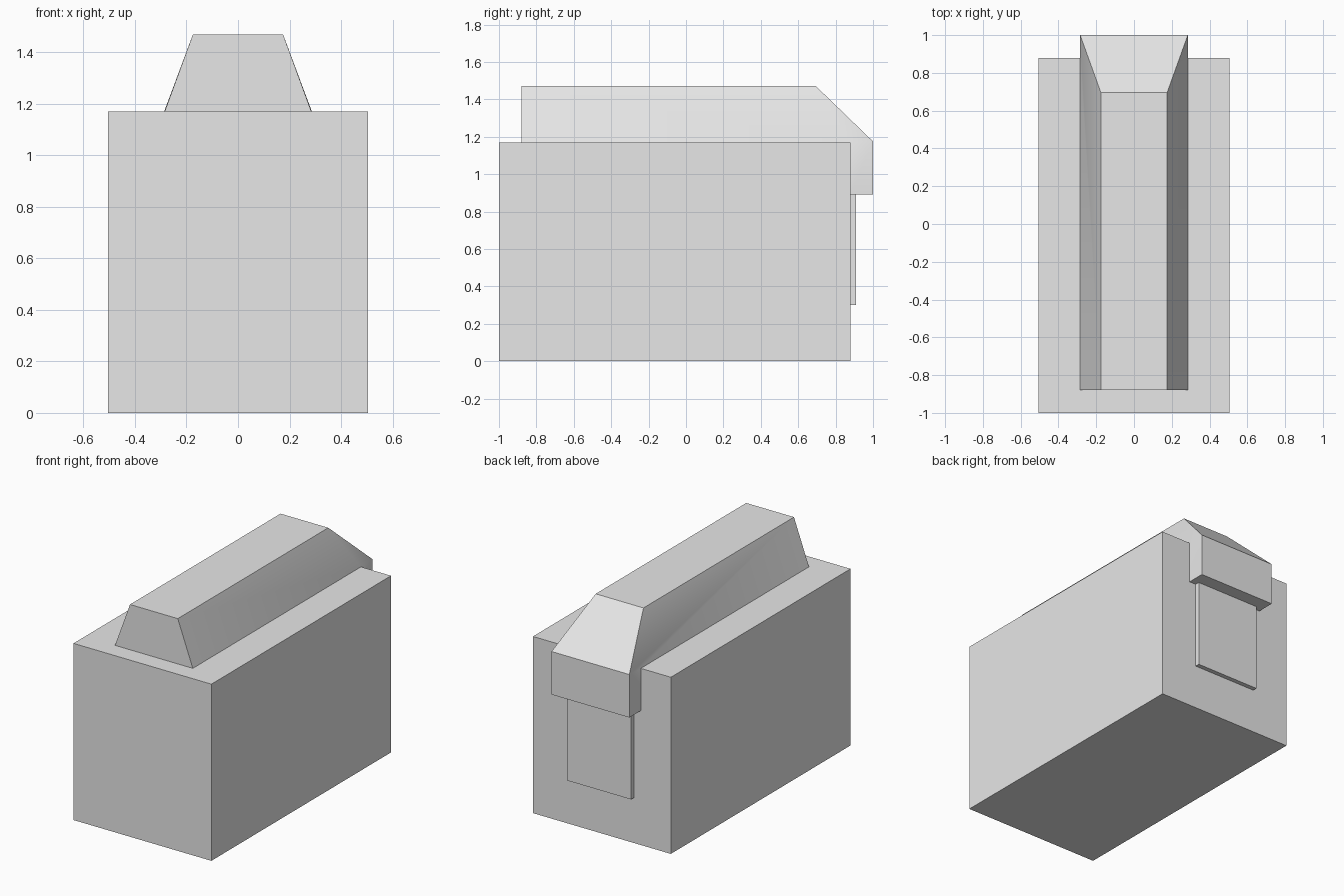
import bpy
import bmesh

cube = bpy.data.objects.get("Cube")
if cube:
    bpy.data.objects.remove(cube, do_unlink=True)

GREY = (0.8, 0.8, 0.8, 1)
grey = bpy.data.materials.new("plain_grey")
grey.use_nodes = True
grey.diffuse_color = GREY
grey.node_tree.nodes["Principled BSDF"].inputs["Base Color"].default_value = GREY

BODY_TOP = 1.17
BODY_BACK = 0.88


def finish(name, bm):
    """Turn a bmesh into a named grey object."""
    bmesh.ops.recalc_face_normals(bm, faces=bm.faces)
    mesh = bpy.data.meshes.new(name)
    bm.to_mesh(mesh)
    bm.free()
    mesh.materials.append(grey)
    obj = bpy.data.objects.new(name, mesh)
    bpy.context.collection.objects.link(obj)
    return obj


def box(name, half_width, y_range, z_range):
    """Box centred on x = 0."""
    bm = bmesh.new()
    bmesh.ops.create_cube(bm, size=1)
    for v in bm.verts:
        v.co.x *= 2 * half_width
        v.co.y = y_range[v.co.y > 0]
        v.co.z = z_range[v.co.z > 0]
    return finish(name, bm)


# Main block and the thin plate on its back
box("body", 0.505, (-1, BODY_BACK), (0, BODY_TOP))
box("back_panel", 0.235, (BODY_BACK - 0.02, 0.91), (0.3, 0.9))

# Tapered ridge with a sloping end that hooks over the back: (y, z, half width)
WIDE, NARROW = 0.285, 0.175
profile = [
    (-0.88, BODY_TOP, WIDE),
    (-0.88, 1.47, NARROW),
    (0.695, 1.47, NARROW),
    (1.0, BODY_TOP + 0.005, WIDE),
    (1.0, 0.89, WIDE),
    (BODY_BACK, 0.89, WIDE),
    (BODY_BACK, BODY_TOP, WIDE),
]
bm = bmesh.new()
sides = [[bm.verts.new((s * w, y, z)) for y, z, w in profile] for s in (-1, 1)]
for side in sides:
    bm.faces.new(side[:4] + side[6:])   # sloping flank
    bm.faces.new(side[3:])              # upright side of the hook
left, right = sides
for i in range(len(profile)):
    j = (i + 1) % len(profile)
    bm.faces.new((left[i], left[j], right[j], right[i]))
ridge = finish("top_ridge", bm)

# Soft blend where the flank meets the hook, crisp edges elsewhere
bpy.ops.object.select_all(action="DESELECT")
ridge.select_set(True)
bpy.context.view_layer.objects.active = ridge
bpy.ops.object.shade_smooth_by_angle()
